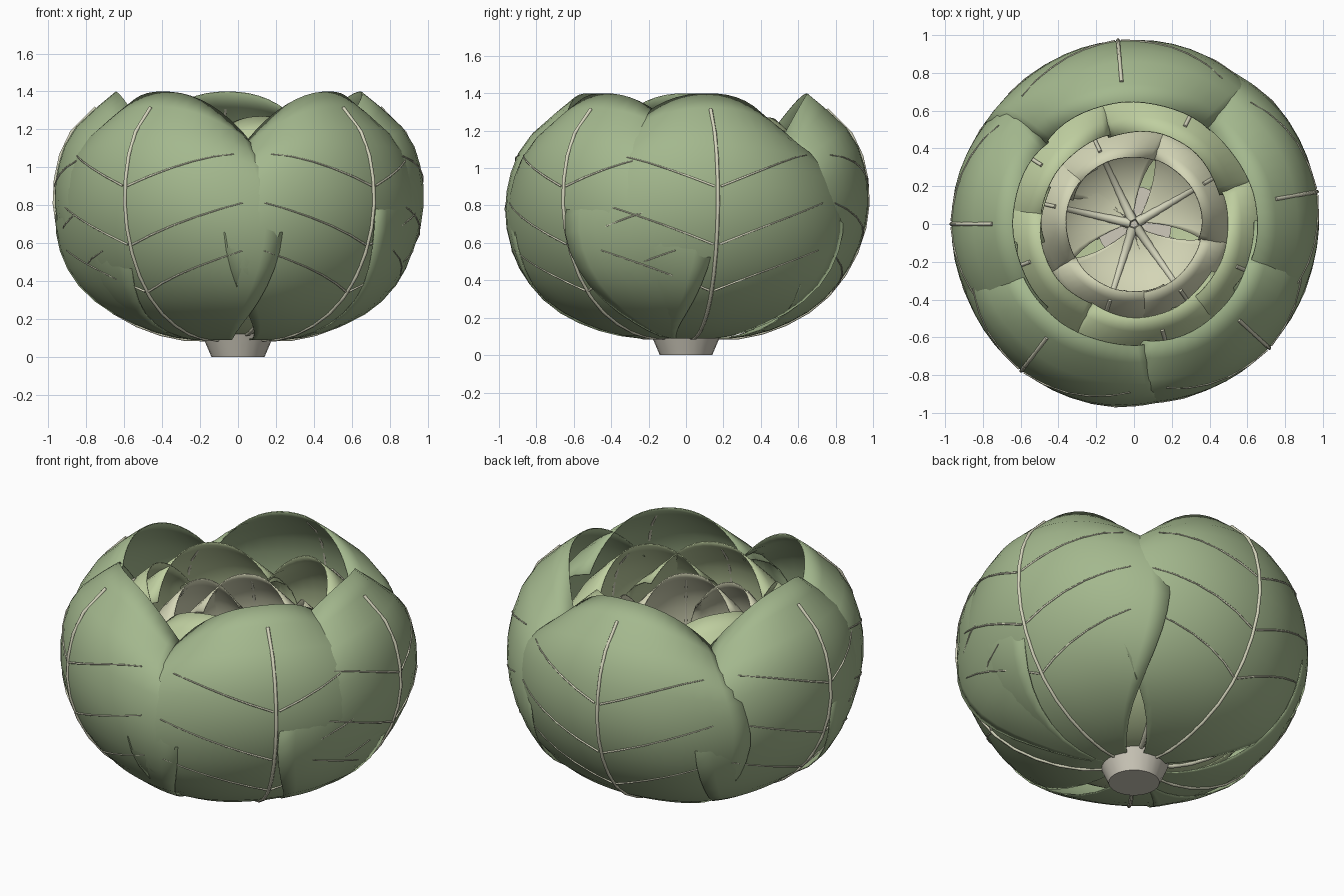
import bpy, bmesh, math, random
from mathutils import Vector

if "Cube" in bpy.data.objects:
    bpy.data.objects.remove(bpy.data.objects["Cube"])

random.seed(4)

# leaf profile (radius, height) from base to rim
PROFILE = [(0.03, 0.10), (0.26, 0.09), (0.50, 0.15), (0.72, 0.28), (0.88, 0.48),
           (0.965, 0.72), (0.965, 0.96), (0.88, 1.19), (0.65, 1.40)]
# half width of the leaf in degrees from base to rim
WIDTH = [(w, 0) for w in (20, 31, 38, 45, 50, 52, 50, 47, 44)]


def material(name, rgb):
    m = bpy.data.materials.new(name)
    m.diffuse_color = (*rgb, 1)
    m.use_nodes = True
    m.node_tree.nodes["Principled BSDF"].inputs["Base Color"].default_value = m.diffuse_color
    return m


def sample(points, v):
    """Smooth interpolation through evenly spaced points."""
    x = max(0, min(0.99999, v)) * (len(points) - 1)
    i, f = int(x), x - int(x)
    g = lambda k: Vector(points[max(0, min(len(points) - 1, k))])
    a, b, c, d = g(i - 1), g(i), g(i + 1), g(i + 2)
    return 0.5 * (2 * b + (c - a) * f + (2 * a - 5 * b + 4 * c - d) * f * f
                  + (3 * b - a - 3 * c + d) * f ** 3)


def leaf_point(u, v, angle, scale, base, top, phase, lift=0):
    """Point on a cupped leaf: u across (-1..1), v from base to rim."""
    r, z = sample(PROFILE, v)
    a = math.radians(angle + u * sample(WIDTH, v).x)
    # sides flare below the middle, tuck in above it
    edge = u * u * (0.012 - 0.035 * max(0, min(1, (v - 0.45) / 0.25)))
    ripple = 0.012 * math.sin(4 * u + 9 * v + phase) * min(1, 3 * v) * abs(u)
    r = (r + edge + ripple) * scale + lift
    # rim droops towards both sides
    z -= 0.27 * abs(u) ** 2.3 * v ** 4
    z = base + (z - 0.1) / 1.3 * (top - base)
    return Vector((r * math.cos(a), r * math.sin(a), z))


def make_leaf(name, mat, args, nu=18, nv=18):
    bm = bmesh.new()
    grid = [[bm.verts.new(leaf_point(2 * i / nu - 1, j / nv, *args))
             for i in range(nu + 1)] for j in range(nv + 1)]
    for j in range(nv):
        for i in range(nu):
            f = bm.faces.new((grid[j][i], grid[j][i + 1], grid[j + 1][i + 1], grid[j + 1][i]))
            f.smooth = True
    me = bpy.data.meshes.new(name)
    bm.to_mesh(me)
    bm.free()
    me.materials.append(mat)
    ob = bpy.data.objects.new(name, me)
    bpy.context.collection.objects.link(ob)
    mod = ob.modifiers.new("thickness", "SOLIDIFY")
    mod.thickness, mod.offset = 0.006, -1


def make_veins(name, mat, paths):
    """Tapered tubes along lists of (point, radius)."""
    cu = bpy.data.curves.new(name, "CURVE")
    cu.dimensions = "3D"
    cu.bevel_depth, cu.bevel_resolution = 1, 1
    cu.use_fill_caps = True
    for path in paths:
        sp = cu.splines.new("POLY")
        sp.points.add(len(path) - 1)
        for p, (co, rad) in zip(sp.points, path):
            p.co, p.radius = (*co, 1), rad
    tmp = bpy.data.objects.new(name + "_curve", cu)
    bpy.context.collection.objects.link(tmp)
    dg = bpy.context.evaluated_depsgraph_get()
    me = bpy.data.meshes.new_from_object(tmp.evaluated_get(dg))
    bpy.data.objects.remove(tmp)
    me.materials.clear()
    me.materials.append(mat)
    bpy.context.collection.objects.link(bpy.data.objects.new(name, me))


vein_mat = material("vein", (0.66, 0.66, 0.50))
stem_mat = material("stem", (0.62, 0.59, 0.50))

# three nested layers: name, colour, scale, base height, rim height, extra rib thickness
LAYERS = [("outer", (0.37, 0.48, 0.27), 1.0, 0.10, 1.40, 0.0),
          ("middle", (0.52, 0.62, 0.35), 0.77, 0.13, 1.27, 0.006),
          ("heart", (0.66, 0.67, 0.47), 0.56, 0.17, 1.13, 0.018)]
k = 0
for label, rgb, scale, base, top, rib in LAYERS:
    mat = material(label + "_leaf", rgb)
    for n in range(5):
        # golden-angle leaf arrangement
        angle = 180 + 137.5 * k
        s = scale * (1 + 0.004 * (n - 2))
        args = (angle, s, base, top, random.uniform(0, 6.28))
        make_leaf(f"{label}_leaf_{n + 1}", mat, args)

        # central rib
        paths = [[(leaf_point(0, 0.94 * i / 14, *args, 0.002),
                   0.010 + rib * (1 - i / 14) ** 2) for i in range(15)]]
        # three pairs of side veins
        for v in (0.42, 0.56, 0.72):
            for side in (-1, 1):
                paths.append([(leaf_point(side * (0.02 + 0.74 * i / 5), v + 0.13 * i / 5, *args, 0.001),
                               0.006 - 0.0006 * i) for i in range(6)])
        make_veins(f"{label}_veins_{n + 1}", vein_mat, paths)
        k += 1

# cut stem under the head
bpy.ops.mesh.primitive_cone_add(vertices=24, radius1=0.14, radius2=0.20, depth=0.14,
                                location=(0, 0, 0.07))
stem = bpy.context.object
stem.name = "stem"
stem.data.materials.append(stem_mat)
bpy.ops.object.shade_smooth_by_angle()
